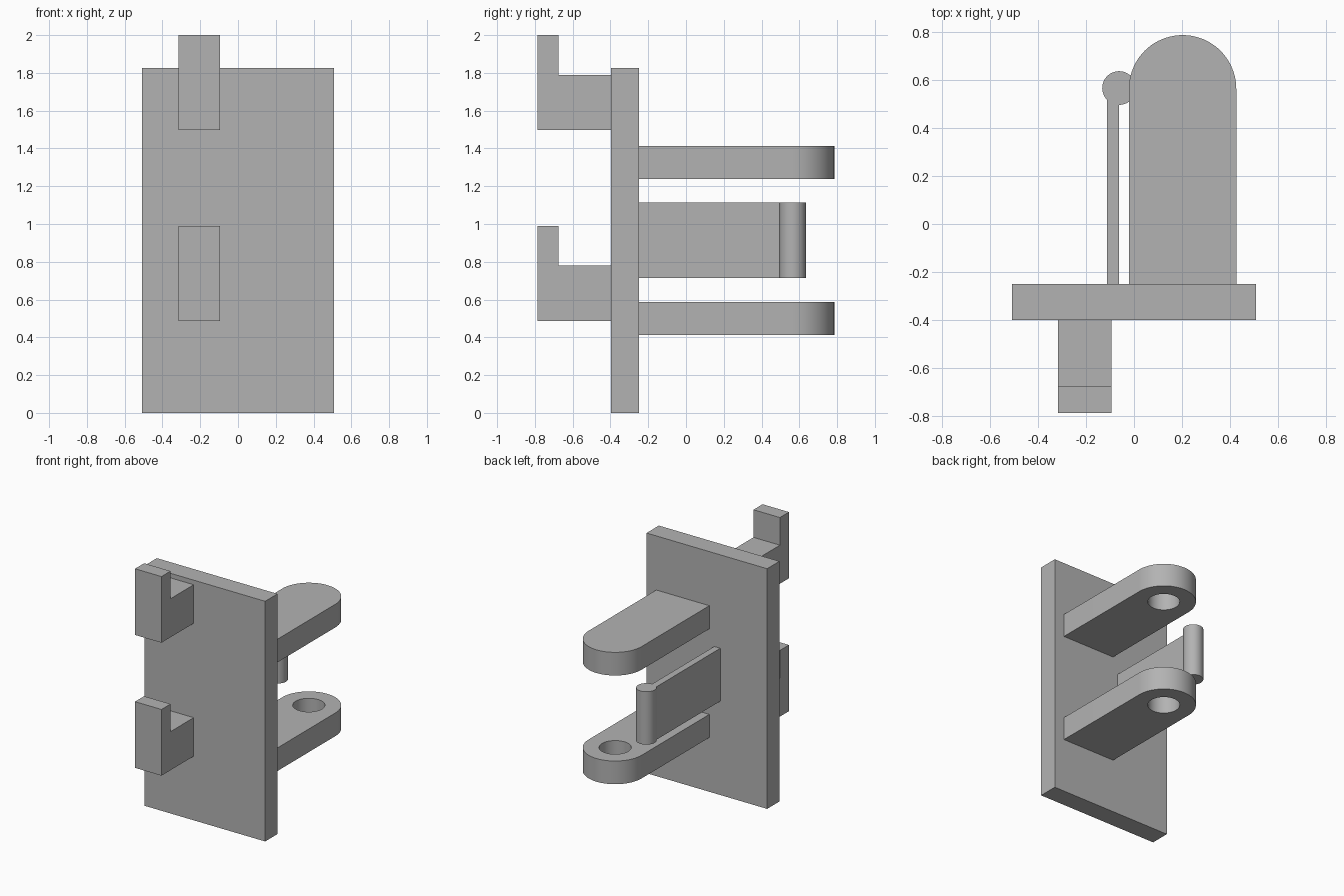
import bpy
import bmesh
import math
from mathutils import Vector

cube = bpy.data.objects.get("Cube")
if cube:
    bpy.data.objects.remove(cube, do_unlink=True)

GREY = (0.45, 0.45, 0.45, 1)
grey = bpy.data.materials.new("plain grey")
grey.use_nodes = True
grey.diffuse_color = GREY
grey.node_tree.nodes["Principled BSDF"].inputs["Base Color"].default_value = GREY


def prism(name, outline, direction):
    """Extrude a closed outline of 3D points along a direction."""
    bm = bmesh.new()
    face = bm.faces.new([bm.verts.new(p) for p in outline])
    grown = bmesh.ops.extrude_face_region(bm, geom=[face], use_keep_orig=True)
    verts = [v for v in grown["geom"] if isinstance(v, bmesh.types.BMVert)]
    bmesh.ops.translate(bm, verts=verts, vec=Vector(direction))
    bmesh.ops.recalc_face_normals(bm, faces=bm.faces)
    mesh = bpy.data.meshes.new(name)
    bm.to_mesh(mesh)
    bm.free()
    mesh.materials.append(grey)
    obj = bpy.data.objects.new(name, mesh)
    bpy.context.collection.objects.link(obj)
    return obj


def box(name, x0, x1, y0, y1, z0, z1):
    corners = [(x0, y0, z0), (x1, y0, z0), (x1, y1, z0), (x0, y1, z0)]
    return prism(name, corners, (0, 0, z1 - z0))


def arc(cx, cy, radius, z, sweep, steps):
    return [(cx + radius * math.cos(sweep * i / steps),
             cy + radius * math.sin(sweep * i / steps), z) for i in range(steps + 1)]


def cylinder(name, cx, cy, radius, z0, z1):
    return prism(name, arc(cx, cy, radius, z0, math.tau, 64)[:-1], (0, 0, z1 - z0))


def smooth(obj):
    bpy.ops.object.select_all(action='DESELECT')
    obj.select_set(True)
    bpy.context.view_layer.objects.active = obj
    bpy.ops.object.shade_smooth_by_angle(angle=math.radians(30))


# Mounting plate
PLATE_FRONT, PLATE_BACK = -0.398, -0.25
box("mounting_plate", -0.507, 0.507, PLATE_FRONT, PLATE_BACK, 0, 1.825)

# Hooks on the front
for name, z, ledge in (("lower_hook", 0.487, 0.78), ("upper_hook", 1.497, 1.79)):
    top = z + 0.503
    side = [(PLATE_FRONT, z), (-0.785, z), (-0.785, top), (-0.676, top),
            (-0.676, ledge), (PLATE_FRONT, ledge)]
    prism(name, [(-0.316, y, h) for y, h in side], (0.222, 0, 0))

# Round-ended lugs on the back: lower bored through, upper bored blind from below
LUG_X, LUG_Y, LUG_R, LUG_T = 0.202, 0.562, 0.223, 0.176
for name, z, depth in (("lower_lug", 0.412, LUG_T + 0.05), ("upper_lug", 1.238, 0.13)):
    outline = arc(LUG_X, LUG_Y, LUG_R, z, math.pi, 40)
    outline += [(LUG_X - LUG_R, PLATE_BACK, z), (LUG_X + LUG_R, PLATE_BACK, z)]
    lug = prism(name, outline, (0, 0, LUG_T))
    cutter = cylinder("hole_cutter", LUG_X, LUG_Y, 0.111, z - 0.05, z + depth)
    cutter.hide_render = True
    bore = lug.modifiers.new("bore", 'BOOLEAN')
    bore.operation = 'DIFFERENCE'
    bore.solver = 'EXACT'
    bore.object = cutter
    bpy.context.view_layer.objects.active = lug
    bpy.ops.object.modifier_apply(modifier=bore.name)
    bpy.data.objects.remove(cutter, do_unlink=True)
    smooth(lug)

# Thin latch arm with a round pin at its end
box("latch_arm", -0.113, -0.062, PLATE_BACK, 0.56, 0.713, 1.115)
smooth(cylinder("latch_pin", -0.062, 0.565, 0.07, 0.713, 1.115))
